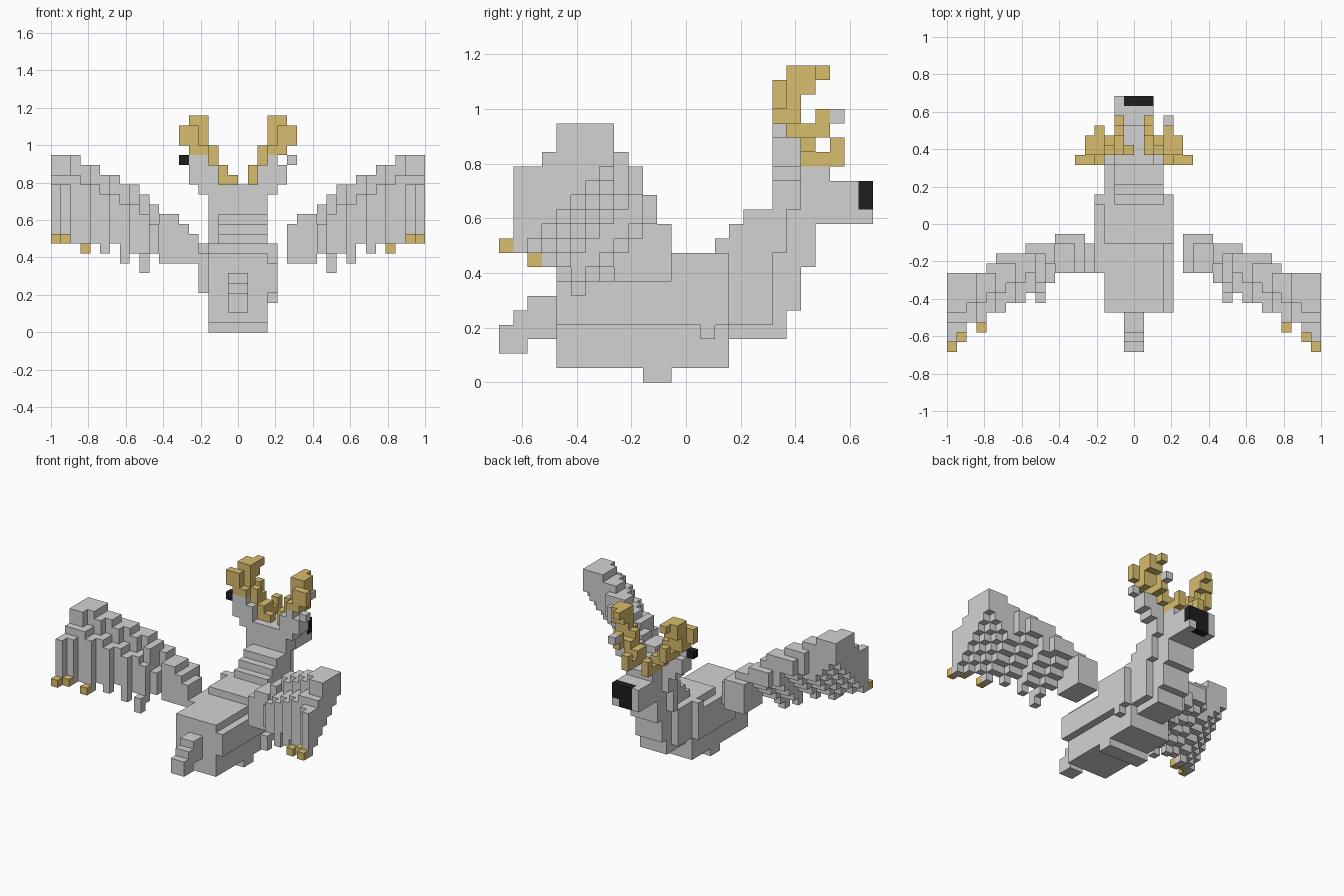
import bpy, bmesh

cube = bpy.data.objects.get("Cube")
if cube:
    bpy.data.objects.remove(cube, do_unlink=True)

U = 2 / 38            # edge of one block
NX, NY = 38, 26       # grid size in blocks


def material(name, rgb):
    m = bpy.data.materials.new(name)
    m.use_nodes = True
    m.diffuse_color = (*rgb, 1)
    bsdf = next(n for n in m.node_tree.nodes if n.type == 'BSDF_PRINCIPLED')
    bsdf.inputs["Base Color"].default_value = (*rgb, 1)
    bsdf.inputs["Roughness"].default_value = 0.9
    return m


GREY = material("light grey", (0.65, 0.65, 0.65))
GOLD = material("antler gold", (0.69, 0.51, 0.155))
BLACK = material("black", (0.013, 0.013, 0.013))


def cells(*boxes):
    """Block cells filled by boxes (x0, x1, y0, y1, z0, z1)."""
    return {(x, y, z) for a, b, c, d, e, f in boxes
            for x in range(a, b) for y in range(c, d) for z in range(e, f)}


def mirror(s):
    return {(NX - 1 - x, y, z) for x, y, z in s}


SIDES = {
    (1, 0, 0): [(1, 0, 0), (1, 1, 0), (1, 1, 1), (1, 0, 1)],
    (-1, 0, 0): [(0, 0, 0), (0, 0, 1), (0, 1, 1), (0, 1, 0)],
    (0, 1, 0): [(0, 1, 0), (0, 1, 1), (1, 1, 1), (1, 1, 0)],
    (0, -1, 0): [(0, 0, 0), (1, 0, 0), (1, 0, 1), (0, 0, 1)],
    (0, 0, 1): [(0, 0, 1), (1, 0, 1), (1, 1, 1), (0, 1, 1)],
    (0, 0, -1): [(0, 0, 0), (0, 1, 0), (1, 1, 0), (1, 0, 0)],
}


def build(name, filled, mat):
    """Make the outer skin of a set of blocks."""
    bm = bmesh.new()
    verts = {}
    for x, y, z in sorted(filled):
        for (dx, dy, dz), corners in SIDES.items():
            if (x + dx, y + dy, z + dz) in filled:
                continue
            loop = []
            for cx, cy, cz in corners:
                k = (x + cx, y + cy, z + cz)
                if k not in verts:
                    verts[k] = bm.verts.new(((k[0] - NX / 2) * U, (k[1] - NY / 2) * U, k[2] * U))
                loop.append(verts[k])
            bm.faces.new(loop)
    me = bpy.data.meshes.new(name)
    bm.to_mesh(me)
    bm.free()
    me.materials.append(mat)
    ob = bpy.data.objects.new(name, me)
    bpy.context.collection.objects.link(ob)
    return ob


# Body with lower rump, foot, rounded chest and side plates
build("body", cells(
    (16, 22, 4, 11, 1, 8), (16, 22, 11, 16, 1, 9), (16, 22, 10, 12, 0, 1),
    (16, 22, 16, 19, 4, 9), (17, 21, 16, 20, 3, 9), (17, 21, 20, 21, 5, 9),
    (15, 16, 8, 15, 4, 8), (15, 16, 15, 16, 4, 9),
    (22, 23, 4, 11, 4, 7), (22, 23, 11, 16, 4, 9), (22, 23, 14, 15, 3, 4)), GREY)

# Tail
build("tail", cells((18, 20, 0, 1, 2, 4), (18, 20, 1, 2, 2, 5), (18, 20, 2, 4, 3, 6)), GREY)

# Stepped neck
build("neck", cells(
    (17, 22, 15, 16, 9, 10), (17, 22, 16, 17, 9, 11), (17, 22, 17, 19, 9, 12),
    (16, 22, 19, 20, 9, 12), (17, 21, 20, 21, 9, 12), (17, 21, 21, 22, 8, 11)), GREY)

# Nose and snout
nose = cells((18, 21, 25, 26, 12, 14), (18, 20, 25, 26, 11, 12))
build("nose", nose, BLACK)
brow = cells((14, 17, 19, 21, 15, 17))
build("head", (cells(
    (16, 22, 19, 21, 12, 14), (15, 23, 19, 21, 14, 15),
    (17, 21, 19, 23, 11, 15), (17, 21, 23, 26, 11, 14),
    (14, 16, 19, 20, 17, 18), (22, 23, 19, 20, 17, 18))
    | brow | mirror(brow)) - nose, GREY)

# Eyes: one dark, one pale
build("right_eye", cells((13, 14, 19, 20, 17, 18)), BLACK)
build("left_eye", cells((24, 25, 19, 20, 17, 18)), GREY)

# Antlers
antler = cells(
    (17, 18, 20, 23, 15, 16), (17, 18, 23, 24, 15, 17),
    (17, 18, 20, 22, 16, 17), (16, 17, 21, 22, 16, 17),
    (15, 17, 20, 22, 17, 18),
    (15, 16, 22, 23, 17, 19), (14, 16, 19, 21, 18, 19),
    (16, 17, 20, 21, 18, 19), (13, 15, 19, 20, 19, 21),
    (14, 16, 20, 21, 19, 21), (14, 16, 20, 22, 20, 22),
    (15, 16, 22, 23, 21, 22))
build("right_antler", antler | cells((18, 19, 20, 21, 15, 16)), GOLD)
build("left_antler", mirror(antler), GOLD)
build("antler_tip", cells((22, 23, 23, 24, 18, 19)), GREY)

# Wings: per column from the tip inwards (rear, front, bottom, top)
COLUMNS = [
    (1, 8, 9, 18), (2, 8, 9, 18), (3, 8, 9, 18), (3, 8, 8, 17), (4, 9, 9, 17),
    (4, 10, 8, 16), (5, 10, 9, 16), (5, 10, 7, 15), (6, 11, 8, 15), (5, 11, 6, 14),
    (7, 11, 8, 13), (8, 12, 7, 12), (8, 12, 7, 12), (8, 12, 7, 11)]
# Highest block for each row from rear to front
CAP = [10, 15, 15, 16, 18, 18, 18, 18, 16, 15, 13, 11]
wing = set()
for x, (rear, front, low, top) in enumerate(COLUMNS):
    for y in range(rear, front):
        n = y - rear
        drop = 2 if 0 < x < 11 and n < 2 else 0
        if x == 9 and n == 0:
            drop = 6
        high = min(top - drop, CAP[y])
        # the underside climbs towards the leading edge
        rise = n if x < 11 else 0
        wing |= cells((x, x + 1, y, y + 1, min(low + rise, high - 2), high))
tips = cells((0, 1, 0, 1, 9, 10), (1, 2, 1, 2, 9, 10), (3, 4, 2, 3, 8, 9))
build("right_wing", wing | cells((14, 15, 8, 11, 7, 10)), GREY)
build("left_wing", mirror(wing), GREY)
build("right_wing_tips", tips, GOLD)
build("left_wing_tips", mirror(tips), GOLD)
